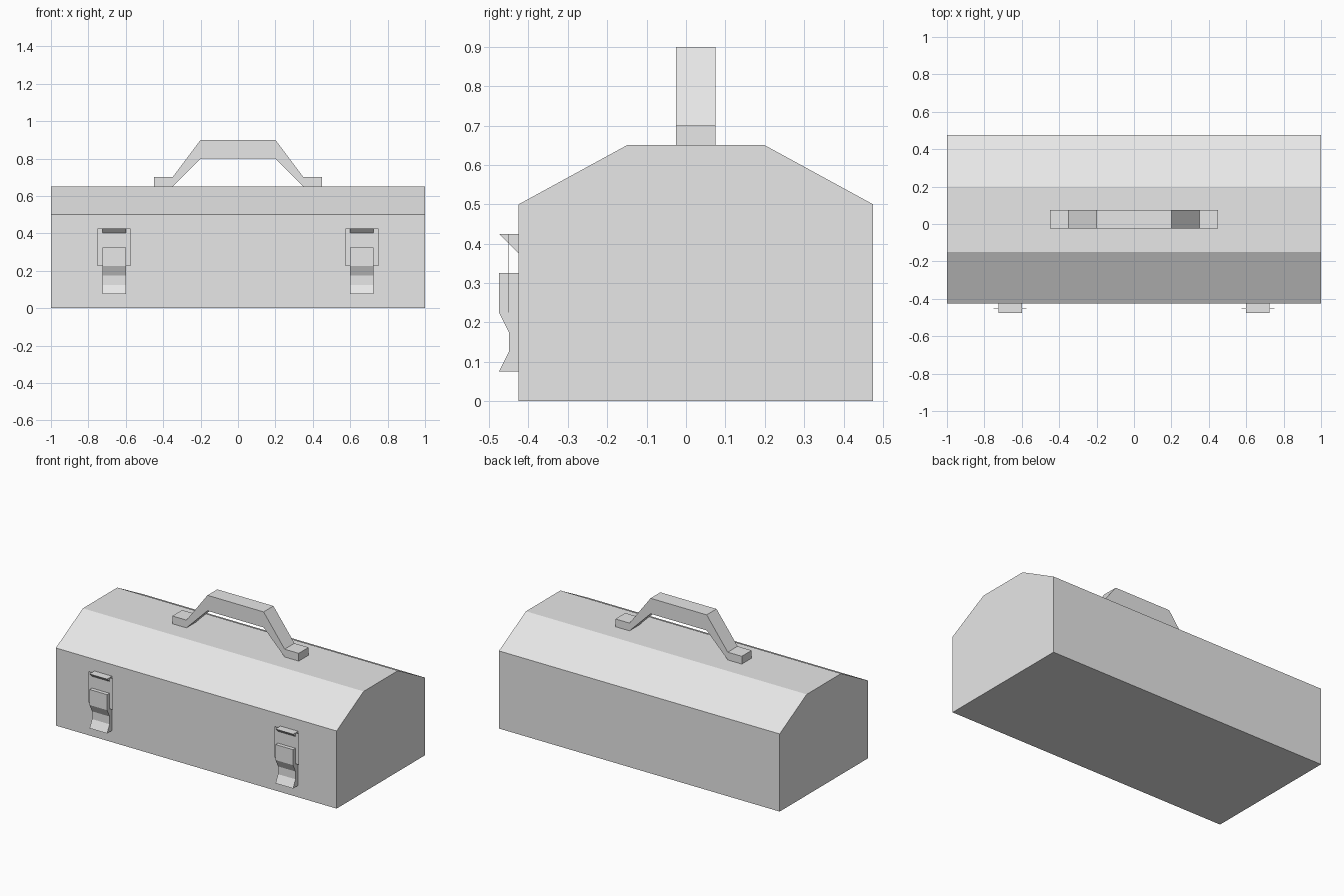
import bpy
import bmesh
from mathutils import Vector

cube = bpy.data.objects.get("Cube")
if cube:
    bpy.data.objects.remove(cube, do_unlink=True)

# Single painted-metal colour
grey = bpy.data.materials.new("light_grey")
grey.use_nodes = True
colour = (0.8, 0.8, 0.8, 1)
grey.diffuse_color = colour
grey.node_tree.nodes["Principled BSDF"].inputs["Base Color"].default_value = colour


def prism(name, profile, axis, start, end):
    """Extrude a closed 2D profile along x (profile is y, z) or y (profile is x, z)."""
    bm = bmesh.new()
    if axis == "x":
        points = [Vector((start, a, b)) for a, b in profile]
        move = Vector((end - start, 0, 0))
    else:
        points = [Vector((a, start, b)) for a, b in profile]
        move = Vector((0, end - start, 0))
    face = bm.faces.new([bm.verts.new(p) for p in points])
    result = bmesh.ops.extrude_face_region(bm, geom=[face], use_keep_orig=True)
    moved = [v for v in result["geom"] if isinstance(v, bmesh.types.BMVert)]
    bmesh.ops.translate(bm, verts=moved, vec=move)
    bmesh.ops.recalc_face_normals(bm, faces=bm.faces)
    mesh = bpy.data.meshes.new(name)
    bm.to_mesh(mesh)
    bm.free()
    mesh.materials.append(grey)
    obj = bpy.data.objects.new(name, mesh)
    bpy.context.collection.objects.link(obj)
    return obj


# Box with a bevelled lid
front, back = -0.425, 0.475
prism("box_body", [(front, 0), (back, 0), (back, 0.5), (0.2, 0.65),
                   (-0.15, 0.65), (front, 0.5)], "x", -1, 1)

# Carrying handle: half outline mirrored across the middle
half = [(0.2, 0.9), (0.35, 0.7), (0.45, 0.7), (0.45, 0.65), (0.35, 0.65), (0.2, 0.8)]
outline = half + [(-x, z) for x, z in reversed(half)]
prism("handle", outline, "y", -0.025, 0.075)

# Two front latches: lever, hook and thin link plate
lever = [(front, 0.325), (-0.475, 0.325), (-0.475, 0.225), (-0.45, 0.175),
         (-0.45, 0.125), (-0.475, 0.075), (front, 0.075)]
hook = [(front, 0.375), (-0.475, 0.425), (front, 0.425)]
link = [(-0.451, 0.225), (-0.449, 0.225), (-0.449, 0.425), (-0.451, 0.425)]
for side, s in (("left", 1), ("right", -1)):
    prism(side + "_latch_lever", lever, "x", s * 0.6, s * 0.725)
    prism(side + "_latch_hook", hook, "x", s * 0.6, s * 0.725)
    prism(side + "_latch_link", link, "x", s * 0.575, s * 0.75)
